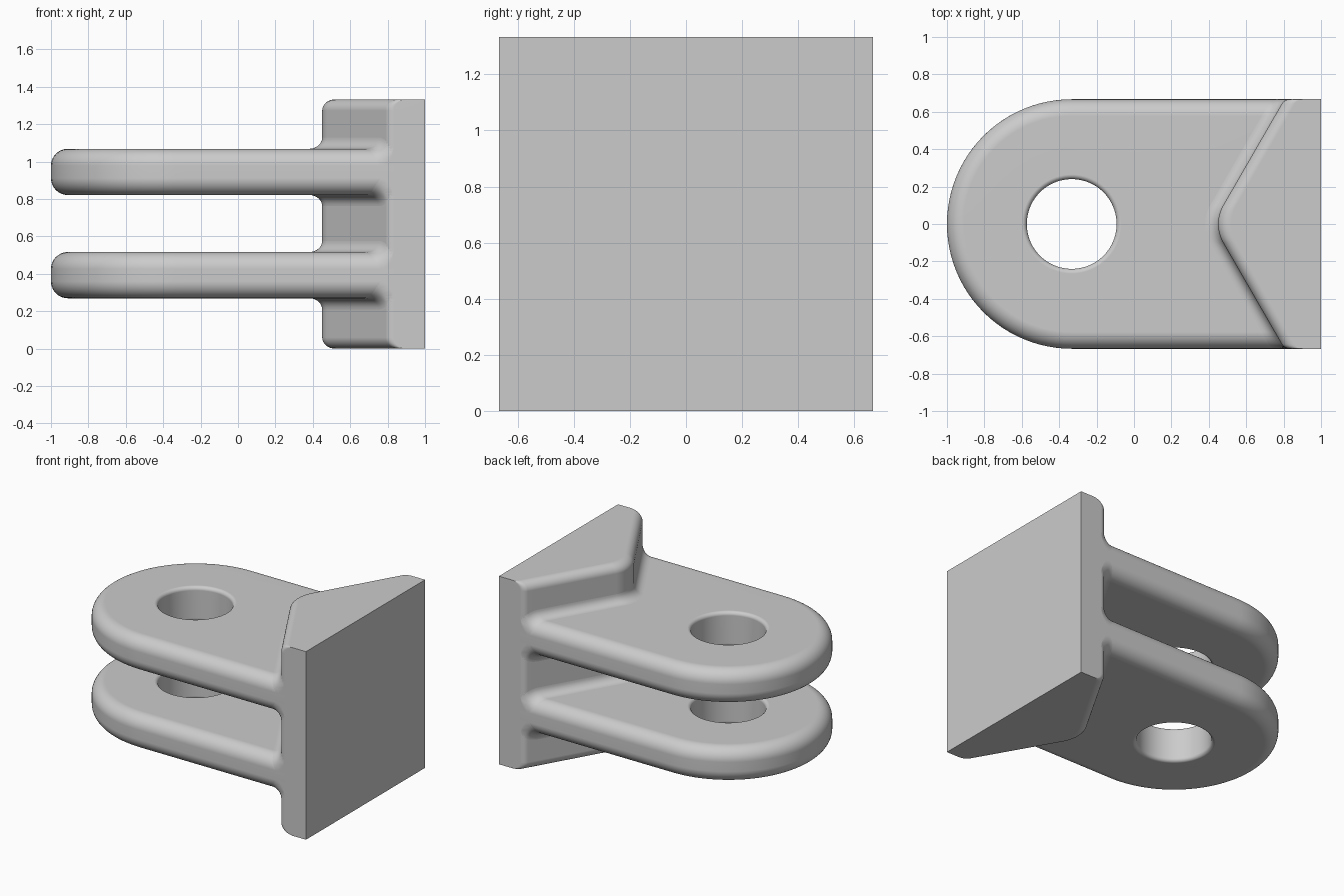
import bpy, bmesh
from math import sin, cos, pi, sqrt, radians

cube = bpy.data.objects.get("Cube")
if cube:
    bpy.data.objects.remove(cube, do_unlink=True)

W = 0.667            # half width of the bracket
H = 1.333            # height of the base
HALF = 0.1235        # half thickness of a lug
ROLL = 0.09          # rounding of the lug rim
FIL = 0.06           # fillets at the base
HOLE_R, HOLE_RIM, CX = 0.24, 0.025, -0.333
SLOPE = 1 / cos(radians(30))

grey = bpy.data.materials.new("light_grey")
grey.use_nodes = True
colour = (0.6, 0.6, 0.6, 1)
grey.diffuse_color = colour
grey.node_tree.nodes["Principled BSDF"].inputs["Base Color"].default_value = colour


def span(a, b, n):
    """n + 1 evenly spaced values from a to b."""
    return [a + (b - a) * i / n for i in range(n + 1)]


def loft(bm, rings, close_ring=True, close_loft=False, caps=False):
    """Skin a list of equally long point rings."""
    rows = [[bm.verts.new(p) for p in ring] for ring in rings]
    n = len(rows[0])
    pairs = list(zip(rows, rows[1:]))
    if close_loft:
        pairs.append((rows[-1], rows[0]))
    for a, b in pairs:
        for i in range(n if close_ring else n - 1):
            j = (i + 1) % n
            bm.faces.new((a[i], a[j], b[j], b[i]))
    if caps:
        bm.faces.new(rows[0])
        bm.faces.new(rows[-1])


def finish(bm, name, z=0, face_left=False):
    bmesh.ops.remove_doubles(bm, verts=bm.verts, dist=0.00005)
    bmesh.ops.recalc_face_normals(bm, faces=bm.faces)
    if face_left and sum(f.normal.x * f.calc_area() for f in bm.faces) > 0:
        bmesh.ops.reverse_faces(bm, faces=bm.faces)
    mesh = bpy.data.meshes.new(name)
    bm.to_mesh(mesh)
    bm.free()
    mesh.materials.append(grey)
    ob = bpy.data.objects.new(name, mesh)
    ob.location.z = z
    bpy.context.collection.objects.link(ob)
    bpy.ops.object.select_all(action='DESELECT')
    ob.select_set(True)
    bpy.context.view_layer.objects.active = ob
    bpy.ops.object.shade_smooth_by_angle(angle=radians(35))
    normals = ob.modifiers.new("flat_normals", 'WEIGHTED_NORMAL')
    normals.keep_sharp = True


def wedge_x(y):
    """Wedge-shaped front of the base: rounded ridge, slope, rounded corner."""
    y = min(abs(y), W)
    if y < 0.1:
        return 0.65 - sqrt(0.04 - y * y)
    if y < W - 0.025:
        return 0.477 + (y - 0.1) * 0.577
    return 0.833 - sqrt(max(0, 0.0025 - (y - W + 0.05) ** 2))


# Sample positions across the wedge, denser at the curved places
half = span(0, 0.1, 8) + span(0.1, W - 0.025, 10)[1:]
half += [W - 0.05 + 0.05 * sin(a) for a in span(pi / 6, pi / 2, 6)][1:]
ys = [-y for y in reversed(half[1:])] + half

# Base: wedge prism whose sloping faces roll over at top and bottom
levels = [(FIL * (1 - cos(a)), FIL * (1 - sin(a))) for a in span(0, pi / 2, 8)]
levels += [(H - z, inset) for z, inset in reversed(levels)]
bm = bmesh.new()
loft(bm, [[(wedge_x(y) + inset * SLOPE, y, z) for y in ys]
          + [(1, W, z), (1, -W, z)] for z, inset in levels], caps=True)
finish(bm, "wedge_base")


def lug_ring(inset, z):
    r, end = W - inset, 0.84
    pts = [(CX + r * cos(a), r * sin(a), z) for a in span(pi / 2, 3 * pi / 2, 48)]
    pts += [(x, -r, z) for x in span(CX, end, 16)[1:]]
    pts += [(end, y, z) for y in span(-r, r, 16)[1:]]
    return pts + [(x, r, z) for x in span(end, CX, 16)[1:-1]]


def hole_ring(radius, z):
    return [(CX + radius * cos(a), radius * sin(a), z)
            for a in span(pi / 2, 5 * pi / 2, 96)[:-1]]


def rounded_side(r):
    """Offset and height along a rounded edge, from top to bottom."""
    top = [(r * (1 - cos(a)), HALF - r + r * sin(a)) for a in span(pi / 2, 0, 10)]
    return top + [(i, -z) for i, z in reversed(top)]


def make_lug(name, z):
    bm = bmesh.new()
    rings = [lug_ring(i, h) for i, h in rounded_side(ROLL)]
    rings += [hole_ring(HOLE_R + i, h) for i, h in reversed(rounded_side(HOLE_RIM))]
    loft(bm, rings, close_loft=True)
    finish(bm, name, z)


def make_fillet(name, z, side):
    """Concave blend between the wedge and one face of a lug."""
    flat = W - ROLL
    bm = bmesh.new()
    rings = []
    for a in span(0, pi / 2, 8):
        d, lift = FIL * (1 - cos(a)), FIL * (1 - sin(a)) * SLOPE
        r = ROLL + d
        corner = [(flat + r * cos(t), HALF - ROLL + r * sin(t))
                  for t in span(0, pi / 2, 16)]
        line = [(y, HALF + d) for y in reversed(ys) if abs(y) < flat]
        outline = corner + line + [(-y, h) for y, h in reversed(corner)]
        outline = [(max(-W, min(W, y)), h) for y, h in outline]
        rings.append([(wedge_x(y) - lift, y, h * side) for y, h in outline])
    loft(bm, rings, close_ring=False)
    finish(bm, name, z, face_left=True)


# Two lugs, each blended into the base above and below
for label, z in (("lower", 0.393), ("upper", 0.945)):
    make_lug(label + "_lug", z)
    make_fillet(label + "_lug_top_fillet", z, 1)
    make_fillet(label + "_lug_bottom_fillet", z, -1)
